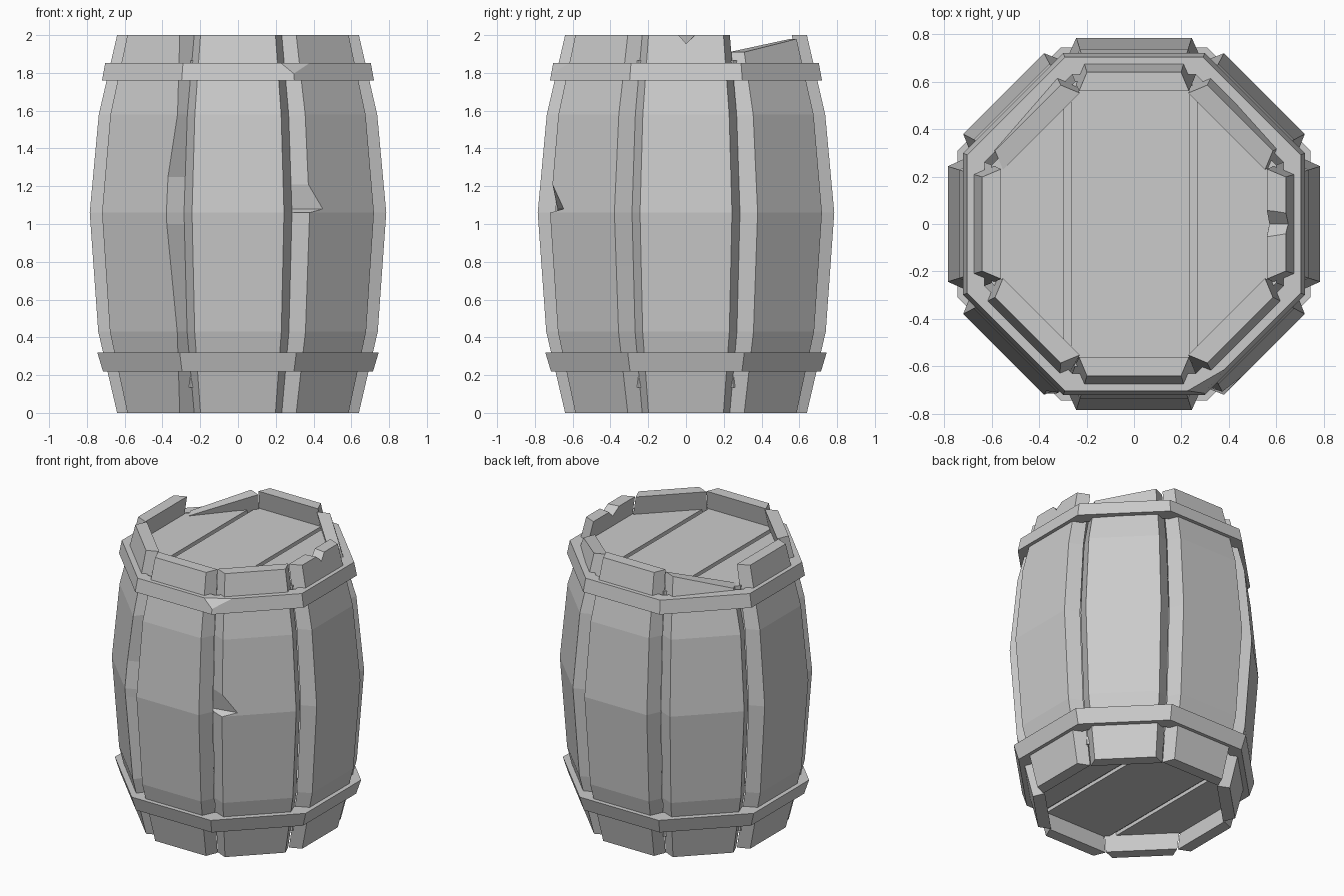
import bpy, bmesh
from math import sin, cos, pi, tan
from mathutils import Vector

if "Cube" in bpy.data.objects:
    bpy.data.objects.remove(bpy.data.objects["Cube"], do_unlink=True)

GREY = (0.6, 0.6, 0.6, 1)
mat = bpy.data.materials.new("plain grey")
mat.use_nodes = True
mat.diffuse_color = GREY
mat.node_tree.nodes["Principled BSDF"].inputs["Base Color"].default_value = GREY

HALF = tan(pi / 8)   # half side of an octagon with apothem one
PROFILE = [(0, .64), (.43, .74), (1.06, .785), (1.58, .737), (2, .64)]


def finish(bm, name):
    bmesh.ops.recalc_face_normals(bm, faces=bm.faces)
    mesh = bpy.data.meshes.new(name)
    bm.to_mesh(mesh)
    bm.free()
    mesh.materials.append(mat)
    ob = bpy.data.objects.new(name, mesh)
    bpy.context.collection.objects.link(ob)
    return ob


def loft(rings, loop=False):
    """Skin equal cross-sections; cap the ends or join them in a loop."""
    bm = bmesh.new()
    rows = [[bm.verts.new(p) for p in ring] for ring in rings]
    pairs = list(zip(rows, rows[1:]))
    if loop:
        pairs.append((rows[-1], rows[0]))
    else:
        bm.faces.new(rows[0])
        bm.faces.new(rows[-1])
    n = len(rows[0])
    for a, b in pairs:
        for i in range(n):
            j = (i + 1) % n
            bm.faces.new((a[i], a[j], b[j], b[i]))
    return bm


def cut(bm, point, normal):
    """Slice off everything on the normal's side and cap the cut."""
    res = bmesh.ops.bisect_plane(bm, geom=bm.verts[:] + bm.edges[:] + bm.faces[:],
                                 plane_co=point, plane_no=normal, clear_outer=True)
    edges = [e for e in res["geom_cut"] if isinstance(e, bmesh.types.BMEdge)]
    if edges:
        bmesh.ops.holes_fill(bm, edges=edges)


def radius(z):
    for (z0, r0), (z1, r1) in zip(PROFILE, PROFILE[1:]):
        if z <= z1:
            return r0 + (r1 - r0) * (z - z0) / (z1 - z0)


# Worn edges: stave -> {height: (inset of clockwise edge, inset of other edge)}
WEAR = {7: {.78: (0, 0), 1.08: (.1, 0), 1.21: (0, 0)},
        5: {.43: (0, -.05), 1.0: (0, 0), 1.25: (0, 0), 1.58: (0, -.05)}}
# Broken stave tops: heights of the two ends
TOPS = {1: (1.91, 1.98), 3: (1.98, 1.865)}


def stave(k):
    a = k * pi / 4
    out, side = Vector((cos(a), sin(a), 0)), Vector((-sin(a), cos(a), 0))
    wear = WEAR.get(k, {})
    rings = []
    for z in sorted({p[0] for p in PROFILE} | set(wear)):
        r = radius(z) - .008 * (k % 2)
        inner = r - .08 - .015 * sin(pi * z / 2)
        lo, hi = wear.get(z, (0, 0))
        h, w = .31 * r, HALF * inner
        z0, z1 = TOPS.get(k, (2, 2)) if z == 2 else (z, z)
        rings.append([out * d + side * s + Vector((0, 0, t)) for d, s, t in
                      ((r, lo - h, z0), (r, h - hi, z1), (inner, w, z1), (inner, -w, z0))])
    return finish(loft(rings), "stave_%d" % (k + 1))


staves = [stave(k) for k in range(8)]

# V-shaped notch in the top of one stave
wedge = finish(loft([[(x, -w, 2.02), (x, w, 2.02), (x, 0, z)]
                     for x, w, z in ((.5, .085, 1.94), (.75, .045, 1.965))]), "notch_cutter")
wedge.hide_render = True
mod = staves[0].modifiers.new("notch", 'BOOLEAN')
mod.object = wedge
mod.solver = 'EXACT'
bpy.context.view_layer.objects.active = staves[0]
bpy.ops.object.modifier_apply(modifier=mod.name)
bpy.data.objects.remove(wedge, do_unlink=True)


# Octagonal hoops
def hoop(name, low, high, inner, chip=None):
    section = [(inner, low[1]), low, high, (inner, high[1])]
    rings = []
    for k in range(8):
        a = (k + .5) * pi / 4
        rings.append([(r * cos(a) / cos(pi / 8), r * sin(a) / cos(pi / 8), z) for r, z in section])
    bm = loft(rings, loop=True)
    if chip:
        cut(bm, *chip)
    return finish(bm, name)


hoop("lower_hoop", (.715, .22), (.745, .32), .63)
hoop("upper_hoop", (.72, 1.76), (.703, 1.853), .63,
     chip=(Vector((.3, -.716, 1.79)), Vector((.4, -.69, .61))))


# Heads: three planks over a thin backing board
def octagon(apothem, z0, z1):
    c = apothem / cos(pi / 8)
    return loft([[(c * cos((k + .5) * pi / 4), c * sin((k + .5) * pi / 4), z)
                  for k in range(8)] for z in (z0, z1)])


SPANS = {"left_plank": (.265, 1), "middle_plank": (-.265, .235), "right_plank": (-1, -.295)}
for head, z0, z1, back in (("top", 1.81, 1.865, 1.82), ("bottom", .135, .19, .16)):
    for name, (x0, x1) in SPANS.items():
        bm = octagon(.6, z0, z1)
        cut(bm, Vector((x0, 0, 0)), Vector((-1, 0, 0)))
        cut(bm, Vector((x1, 0, 0)), Vector((1, 0, 0)))
        finish(bm, head + "_" + name)
    finish(octagon(.59, back, back + .02), head + "_backing")
